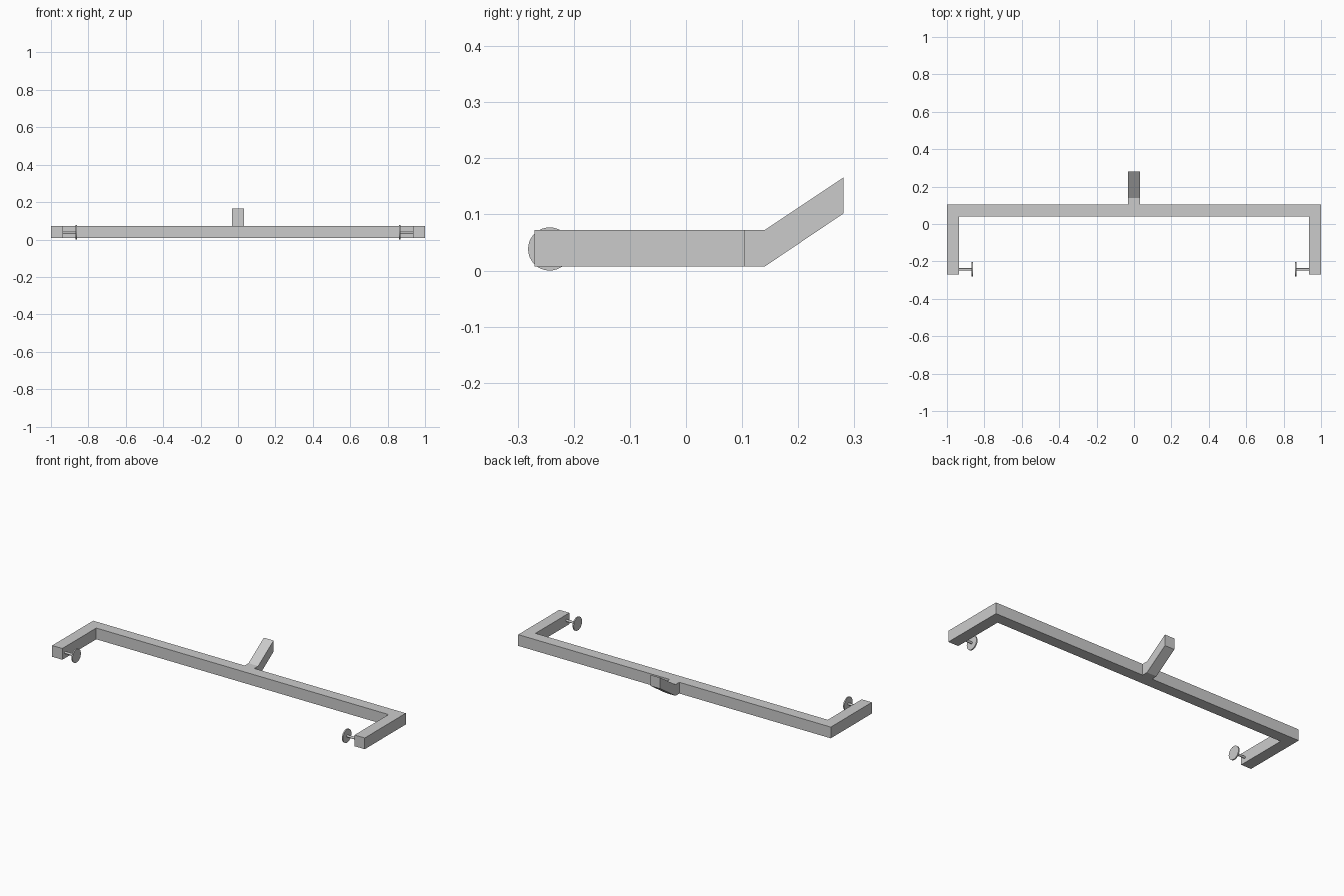
import bpy, bmesh
from math import pi
from mathutils import Matrix, Vector

if "Cube" in bpy.data.objects:
    bpy.data.objects.remove(bpy.data.objects["Cube"])

Z0, Z1 = 0.007, 0.072


def prism(name, points, offset):
    """Extrude a planar outline along an offset vector."""
    bm = bmesh.new()
    face = bm.faces.new([bm.verts.new(p) for p in points])
    ext = bmesh.ops.extrude_face_region(bm, geom=[face])
    moved = [g for g in ext["geom"] if isinstance(g, bmesh.types.BMVert)]
    bmesh.ops.translate(bm, verts=moved, vec=Vector(offset))
    bmesh.ops.recalc_face_normals(bm, faces=bm.faces)
    return finish(name, bm)


def rod(name, x0, x1, radius, sides):
    """Cylinder along x on the knob axis."""
    bm = bmesh.new()
    mat = Matrix.Translation(((x0 + x1) / 2, -0.243, 0.0385)) @ Matrix.Rotation(pi / 2, 4, 'Y')
    bmesh.ops.create_cone(bm, cap_ends=True, segments=sides, radius1=radius,
                          radius2=radius, depth=abs(x1 - x0), matrix=mat)
    obj = finish(name, bm)
    bpy.ops.object.select_all(action='DESELECT')
    obj.select_set(True)
    bpy.context.view_layer.objects.active = obj
    bpy.ops.object.shade_smooth_by_angle()
    return obj


def finish(name, bm):
    mesh = bpy.data.meshes.new(name)
    bm.to_mesh(mesh)
    bm.free()
    obj = bpy.data.objects.new(name, mesh)
    bpy.context.collection.objects.link(obj)
    return obj


# U-shaped frame: crossbar at the back, arms reaching forward, mitred corners
half = [(0.935, 0.04), (0.935, -0.27), (1, -0.27), (1, 0.105)]
outline = half + [(-x, y) for x, y in reversed(half)]
prism("frame", [(x, y, Z0) for x, y in outline], (0, 0, Z1 - Z0))

# Bent tab rising behind the crossbar
side = [(0.105, Z0), (0.14, Z0), (0.281, 0.102), (0.281, 0.166), (0.14, Z1), (0.105, Z1)]
prism("bent_tab", [(-0.031, y, z) for y, z in side], (0.062, 0, 0))

# Screw and round pad on the inside of each arm
for label, s in (("left", -1), ("right", 1)):
    rod(label + "_screw", s * 0.868, s * 0.935, 0.0065, 16)
    rod(label + "_pad", s * 0.862, s * 0.869, 0.0385, 32)
